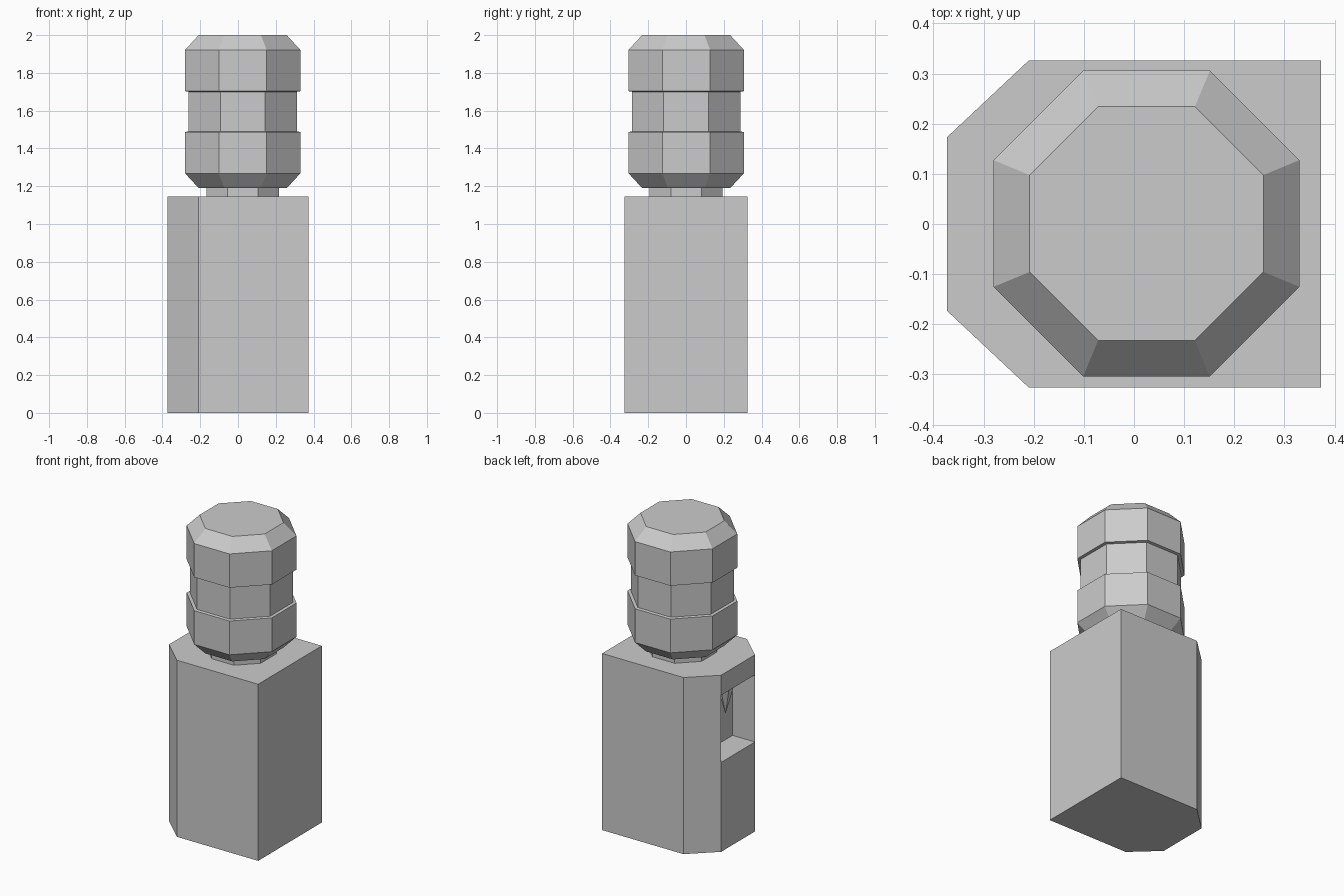
import bpy, bmesh, math

if "Cube" in bpy.data.objects:
    bpy.data.objects.remove(bpy.data.objects["Cube"])


def finish(bm, name):
    bmesh.ops.recalc_face_normals(bm, faces=bm.faces)
    mesh = bpy.data.meshes.new(name)
    bm.to_mesh(mesh)
    bm.free()
    obj = bpy.data.objects.new(name, mesh)
    bpy.context.collection.objects.link(obj)
    return obj


def stack(name, centre, rings, sides=8):
    """Loft polygon rings given as (flat-to-centre distance, z)."""
    bm = bmesh.new()
    prev = None
    for i, (apothem, z) in enumerate(rings):
        r = apothem / math.cos(math.pi / sides)
        ring = []
        for k in range(sides):
            a = (k + 0.5) * 2 * math.pi / sides
            ring.append(bm.verts.new((centre[0] + r * math.cos(a),
                                      centre[1] + r * math.sin(a), z)))
        if prev:
            for k in range(sides):
                n = (k + 1) % sides
                bm.faces.new((prev[k], prev[n], ring[n], ring[k]))
        if i in (0, len(rings) - 1):
            bm.faces.new(ring)
        prev = ring
    return finish(bm, name)


# Body: box with two chamfered corners on the left
HEIGHT, POCKET_LOW, POCKET_HIGH, POCKET_DEPTH = 1.145, 0.58, 1.015, 0.16
profile = [(-0.373, -0.173), (-0.21, -0.326), (0.373, -0.326),
           (0.373, 0.326), (-0.21, 0.326), (-0.373, 0.173)]
bm = bmesh.new()
base = bm.faces.new([bm.verts.new((x, y, 0)) for x, y in profile])
ext = bmesh.ops.extrude_face_region(bm, geom=[base], use_keep_orig=True)
bmesh.ops.translate(bm, vec=(0, 0, HEIGHT),
                    verts=[g for g in ext["geom"] if isinstance(g, bmesh.types.BMVert)])


def left_faces():
    return [f for f in bm.faces if all(v.co.x < -0.37 for v in f.verts)]


# Pocket: split the left face and push its middle band inward
for z in (POCKET_LOW, POCKET_HIGH):
    faces = left_faces()
    edges = list({e for f in faces for e in f.edges})
    verts = list({v for f in faces for v in f.verts})
    bmesh.ops.bisect_plane(bm, geom=verts + edges + faces,
                           plane_co=(0, 0, z), plane_no=(0, 0, 1))
band = [f for f in left_faces()
        if POCKET_LOW < f.calc_center_median().z < POCKET_HIGH]
ext = bmesh.ops.extrude_face_region(bm, geom=band)
bmesh.ops.translate(bm, vec=(POCKET_DEPTH, 0, 0),
                    verts=[g for g in ext["geom"] if isinstance(g, bmesh.types.BMVert)])
bmesh.ops.delete(bm, geom=[f for f in band if f.is_valid], context='FACES_ONLY')
finish(bm, "body")

# Spike hanging from the pocket ceiling
stack("pocket_spike", (-0.283, 0), [(0.05, POCKET_HIGH), (0.001, 0.81)], 6)

# Neck and grooved octagonal cap
CENTRE = (0.025, 0.001)
stack("neck", CENTRE, [(0.193, HEIGHT), (0.193, 1.19)])
stack("cap", CENTRE, [(0.233, 1.19), (0.305, 1.268), (0.305, 1.487),
                      (0.287, 1.49), (0.287, 1.70), (0.305, 1.703),
                      (0.305, 1.922), (0.233, 2.0)])
